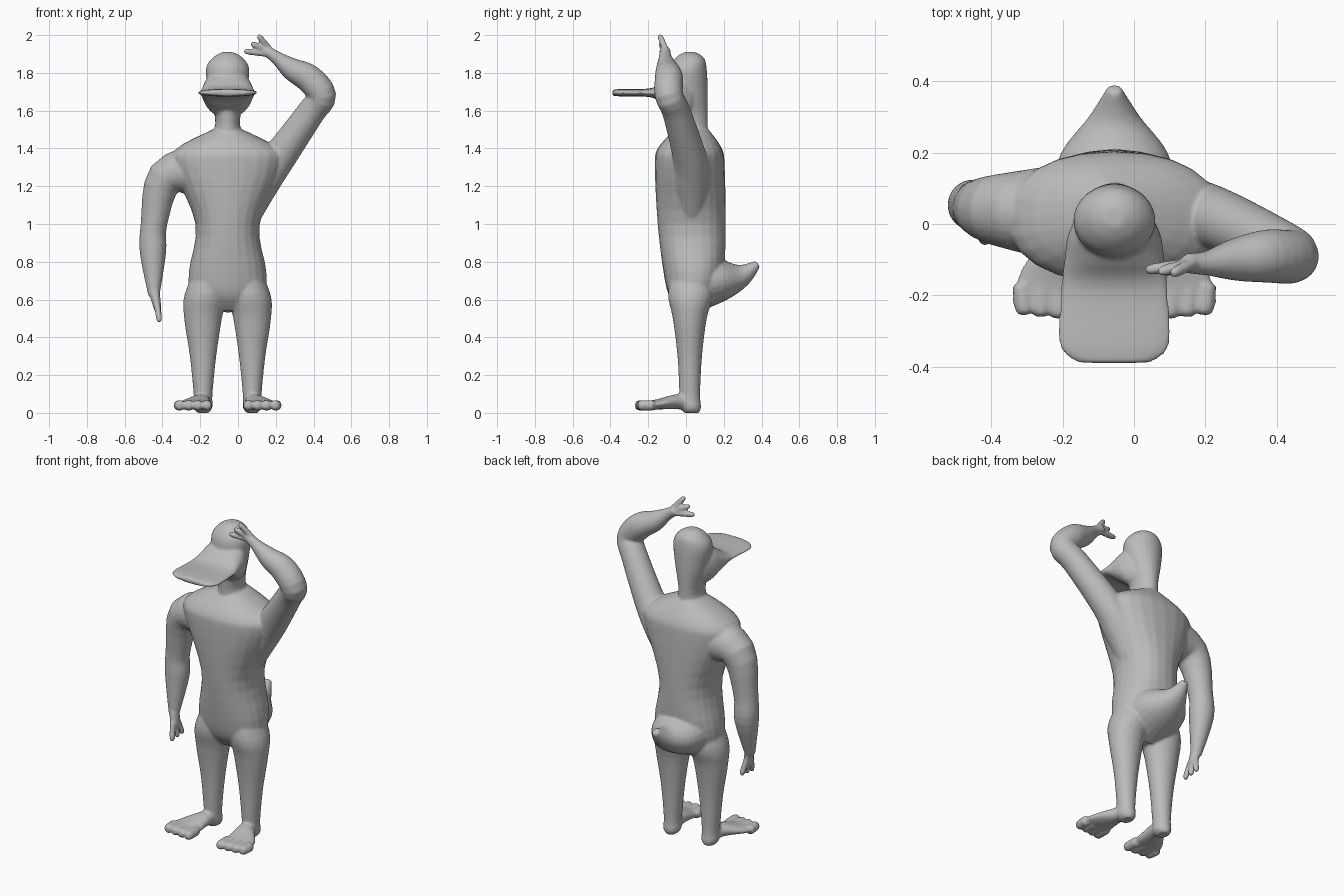
import bpy
import bmesh
from math import cos, sin, tau
from mathutils import Vector

cube = bpy.data.objects.get("Cube")
if cube:
    bpy.data.objects.remove(cube, do_unlink=True)

MIDDLE = Vector((-.055, 0, 0))     # the trunk stands beside the origin
X, Y, Z = Vector((1, 0, 0)), Vector((0, 1, 0)), Vector((0, 0, 1))
SIDES = 24
STEPS = 4
FINGERS = 3
TOES = 4
parts = []

skin = bpy.data.materials.new("plain_grey")
skin.use_nodes = True
grey = (.5, .5, .5, 1)
skin.diffuse_color = grey
skin.node_tree.nodes["Principled BSDF"].inputs["Base Color"].default_value = grey


def refine(rows):
    """Pass a smooth spline through the key sections."""
    keys = [Vector(row) for row in rows]
    last = len(keys) - 1
    result = []
    for i in range(last):
        start, end = keys[i], keys[i + 1]
        leave = (end - keys[max(i - 1, 0)]) / 2
        arrive = (keys[min(i + 2, last)] - start) / 2
        for step in range(STEPS):
            t = step / STEPS
            ease = t * t * (3 - 2 * t)
            result.append(start.lerp(end, ease)
                          + leave * t * (1 - t) ** 2
                          - arrive * t * t * (1 - t))
    result.append(keys[last])
    return result


def rounded(value, power):
    """Signed power, used to square off an ellipse."""
    return abs(value) ** power * (1 if value >= 0 else -1)


def loft(name, rows, wide, along=None, power=1):
    """Skin elliptical sections: x, y, z, half width along 'wide', half depth.

    Sections are square to the path unless a fixed direction is given."""
    rows = refine(rows)
    points = [Vector(row[:3]) for row in rows]
    last = len(rows) - 1
    angles = [tau * i / SIDES for i in range(SIDES)]
    bm = bmesh.new()
    rings = []
    for i, (point, row) in enumerate(zip(points, rows)):
        path = points[min(i + 1, last)] - points[max(i - 1, 0)]
        normal = along or path.normalized()
        u = (wide - normal * wide.dot(normal)).normalized()
        v = normal.cross(u)
        width, depth = row[3], row[4]
        rings.append([bm.verts.new(MIDDLE + point
                                   + u * width * rounded(cos(a), power)
                                   + v * depth * rounded(sin(a), power))
                      for a in angles])
    for low, high in zip(rings, rings[1:]):
        for i in range(SIDES):
            bm.faces.new((low[i - 1], low[i], high[i], high[i - 1]))
    bm.faces.new(rings[0])
    bm.faces.new(rings[-1])
    bmesh.ops.recalc_face_normals(bm, faces=bm.faces[:])
    mesh = bpy.data.meshes.new(name)
    bm.to_mesh(mesh)
    bm.free()
    mesh.materials.append(skin)
    obj = bpy.data.objects.new(name, mesh)
    bpy.context.collection.objects.link(obj)
    parts.append(obj)


def fan(name, count, roots, tips, radius, wide):
    """A row of rounded fingers or toes spread between two outer ones."""
    first_root, last_root = map(Vector, roots)
    first_tip, last_tip = map(Vector, tips)
    for n in range(count):
        spread = n / (count - 1)
        root = first_root.lerp(last_root, spread)
        tip = first_tip.lerp(last_tip, spread)
        knuckle = root.lerp(tip, .8)
        loft(name, [(*root, radius, radius), (*knuckle, radius, radius),
                    (*tip, radius / 2, radius / 2)], wide)


# Trunk: height, half width, middle of depth, half depth
trunk = [(.54, .08, .02, .05), (.62, .19, .03, .12), (.75, .205, .04, .16),
         (1, .17, .03, .18), (1.3, .29, .02, .185), (1.4, .27, .02, .17),
         (1.5, .08, .03, .09)]
loft("torso", [(0, y, z, w, d) for z, w, y, d in trunk], X, along=Z, power=.9)

# Neck and narrow back of the head, in the same terms
skull = [(1.4, .12, .02, .1), (1.53, .065, .02, .095), (1.7, .1, .01, .105),
         (1.82, .115, .01, .1), (1.88, .08, .02, .075), (1.91, .03, .02, .03)]
loft("head", [(0, y, z, w, d) for z, w, y, d in skull], X, along=Z)

# Broad flat bill, swelling back into the face
bill = [(-.39, .1, .015), (-.34, .155, .02), (-.18, .15, .025),
        (-.1, .14, .08), (-.03, .13, .13), (.03, .1, .13)]
loft("bill", [(0, y, 1.695, w, d) for y, w, d in bill], X, along=Y, power=.9)

# Upturned tail
tail = [(.06, .7, .19, .17), (.2, .705, .15, .11), (.3, .73, .07, .06), (.38, .79, .02, .02)]
loft("tail", [(0, *row) for row in tail], X)

# Legs, feet and toes, mirrored about the trunk
leg = [(.8, .08, .03, .07, .1), (.63, .115, .025, .112, .12), (.5, .13, .02, .1, .09),
       (.3, .13, .02, .07, .065), (.1, .13, .02, .05, .055), (.03, .13, .025, .05, .055),
       (0, .13, .03, .03, .04)]
foot = [(.13, .04, .04, .04, .04), (.14, -.04, .06, .05, .04),
        (.175, -.15, .045, .09, .027), (.185, -.23, .04, .105, .02)]
for side, label in ((1, "left"), (-1, "right")):
    def mirror(x, *rest):
        return (side * x, *rest)

    loft(label + "_leg", [mirror(x, y, z, w, d) for z, x, y, w, d in leg], X, along=Z)
    loft(label + "_foot", [mirror(*row) for row in foot], X)
    fan(label + "_toe", TOES,
        (mirror(.11, -.17, .04), mirror(.26, -.17, .04)),
        (mirror(.11, -.27, .04), mirror(.25, -.255, .04)), .027, X)

# Hanging right arm: path and radius, then a flattened palm
arm = [(-.14, .03, 1.29, .14), (-.33, .04, 1.24, .1), (-.39, .05, 1, .07),
       (-.395, .05, .85, .07), (-.39, .01, .62, .03)]
loft("right_arm", [(*row, row[-1]) for row in arm], Y)
loft("right_palm", [(-.39, .01, .65, .03, .03), (-.37, 0, .55, .04, .02)], Y)
fan("right_finger", FINGERS, ((-.375, -.025, .58), (-.375, .025, .58)),
    ((-.36, -.05, .48), (-.36, .05, .49)), .016, Y)

# Raised left arm, bent over the brow
arm = [(.1, .03, 1.03, .07), (.17, .03, 1.22, .105), (.27, .02, 1.35, .09),
       (.44, -.05, 1.59, .075), (.5, -.09, 1.68, .075), (.43, -.09, 1.77, .075),
       (.34, -.1, 1.82, .06), (.26, -.11, 1.88, .035), (.2, -.11, 1.92, .028)]
loft("left_arm", [(*row, row[-1]) for row in arm], Y)
fan("left_finger", FINGERS, ((.21, -.11, 1.9), (.22, -.11, 1.93)),
    ((.085, -.13, 1.915), (.16, -.14, 2)), .016, Y)

# Fuse the parts into one continuous smooth skin
bpy.ops.object.select_all(action='DESELECT')
for part in parts:
    part.select_set(True)
body = parts[0]
bpy.context.view_layer.objects.active = body
bpy.ops.object.join()
body.name = "saluting_body"

fuse = body.modifiers.new("fuse", 'REMESH')
fuse.mode = 'VOXEL'
fuse.voxel_size = .007
relax = body.modifiers.new("relax", 'SMOOTH')
relax.iterations = 7
for modifier in (fuse.name, relax.name):
    bpy.ops.object.modifier_apply(modifier=modifier)
bpy.ops.object.shade_smooth()
